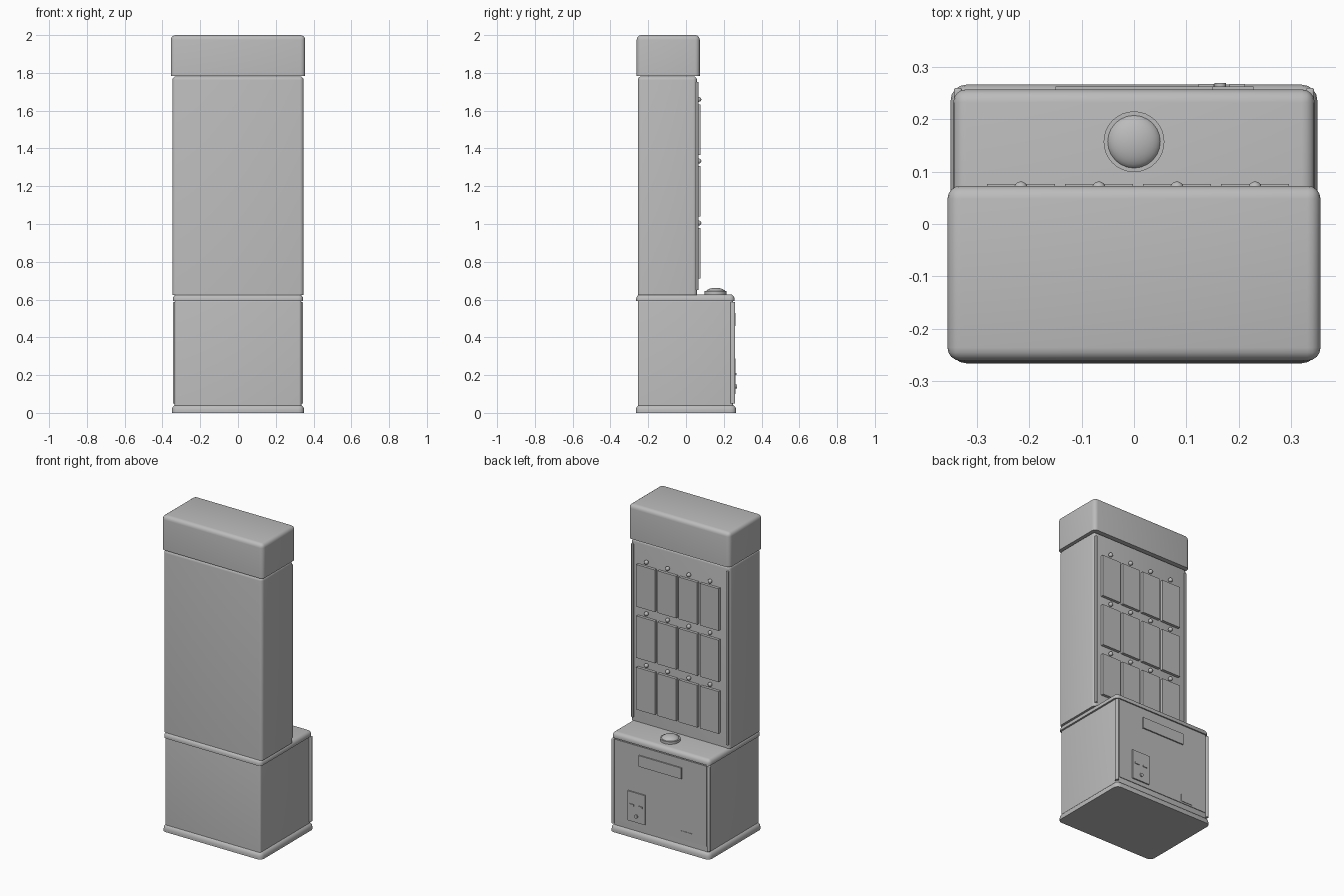
import bpy, bmesh, math
from mathutils import Matrix

if "Cube" in bpy.data.objects:
    bpy.data.objects.remove(bpy.data.objects["Cube"])

grey = bpy.data.materials.new("plain_grey")
grey.diffuse_color = (0.5, 0.5, 0.5, 1)
grey.use_nodes = True
grey.node_tree.nodes["Principled BSDF"].inputs["Base Color"].default_value = grey.diffuse_color


def finish(name, bm, smooth=True):
    me = bpy.data.meshes.new(name)
    bm.to_mesh(me)
    bm.free()
    ob = bpy.data.objects.new(name, me)
    bpy.context.collection.objects.link(ob)
    me.materials.append(grey)
    if smooth:
        bpy.ops.object.select_all(action='DESELECT')
        bpy.context.view_layer.objects.active = ob
        ob.select_set(True)
        bpy.ops.object.shade_smooth_by_angle(angle=math.radians(35))
    return ob


def box(name, x, y, z, r=0.0, seg=4, keep_bottom=True):
    """Box from (min, max) ranges; edges rounded by r, bottom edges left sharp."""
    bm = bmesh.new()
    bmesh.ops.create_cube(bm, size=1)
    for v in bm.verts:
        for i, (a, b) in enumerate((x, y, z)):
            v.co[i] = a if v.co[i] < 0 else b
    if r:
        edges = [e for e in bm.edges if not (keep_bottom and
                 all(v.co.z < z[0] + 1e-6 for v in e.verts))]
        bmesh.ops.bevel(bm, geom=edges, offset=r, segments=seg, profile=0.5,
                        affect='EDGES', clamp_overlap=True)
    return finish(name, bm, r > 0)


def ball(name, loc, radius, scale=(1, 1, 1)):
    bm = bmesh.new()
    bmesh.ops.create_uvsphere(bm, u_segments=24, v_segments=16, radius=radius,
                              matrix=Matrix.Translation(loc) @ Matrix.Diagonal((*scale, 1)))
    return finish(name, bm)


def cylinder(name, loc, radius, depth, axis='Z'):
    rot = Matrix.Rotation(math.pi / 2, 4, 'X') if axis == 'Y' else Matrix()
    bm = bmesh.new()
    bmesh.ops.create_cone(bm, cap_ends=True, segments=32, radius1=radius, radius2=radius,
                          depth=depth, matrix=Matrix.Translation(loc) @ rot)
    return finish(name, bm)


# main stacked bodies
box("plinth", (-0.35, 0.35), (-0.266, 0.266), (0, 0.045), 0.03)
box("lower_cabinet", (-0.335, 0.335), (-0.255, 0.25), (0.04, 0.6), 0.012)
box("ledge", (-0.345, 0.345), (-0.264, 0.257), (0.593, 0.628), 0.025)
box("upper_column", (-0.347, 0.347), (-0.255, 0.058), (0.625, 1.782), 0.02)
box("header", (-0.356, 0.356), (-0.261, 0.073), (1.783, 2.0), 0.025)

# vertical corner trims
for side, s in (("left", -1), ("right", 1)):
    cx = s * 0.336
    box("cabinet_trim_" + side, (cx - 0.008, cx + 0.008), (0.235, 0.26), (0.05, 0.587), 0.005, 3)
    cx = s * 0.333
    box("column_trim_" + side, (cx - 0.007, cx + 0.007), (0.045, 0.066), (0.65, 1.752), 0.004, 3)

# three rows of four display panels with a lamp above each
for row, (z0, z1, zl) in enumerate(((1.365, 1.632, 1.66), (1.04, 1.306, 1.333), (0.712, 0.98, 1.005))):
    for col in range(4):
        cx = -0.216 + 0.149 * col
        tag = f"_{row + 1}_{col + 1}"
        box("panel" + tag, (cx - 0.065, cx + 0.065), (0.055, 0.076), (z0, z1))
        ball("lamp" + tag, (cx, 0.068, zl), 0.013)

# push button on the ledge
cylinder("button_ring", (0, 0.157, 0.634), 0.058, 0.02)
ball("button_dome", (0, 0.157, 0.638), 0.052, (1, 1, 0.47))

# service side of the cabinet
box("service_door", (-0.322, 0.322), (0.24, 0.254), (0.075, 0.585))
box("nameplate", (-0.15, 0.15), (0.25, 0.262), (0.46, 0.53))
box("coin_plate", (0.105, 0.228), (0.25, 0.262), (0.1, 0.287))
for i, cx in enumerate((0.197, 0.138)):
    box(f"coin_slot_{i + 1}", (cx - 0.015, cx + 0.015), (0.26, 0.267), (0.2, 0.211))
cylinder("coin_lock", (0.165, 0.262, 0.14), 0.011, 0.014, 'Y')
box("rating_plate", (-0.225, -0.14), (0.25, 0.257), (0.085, 0.13))
